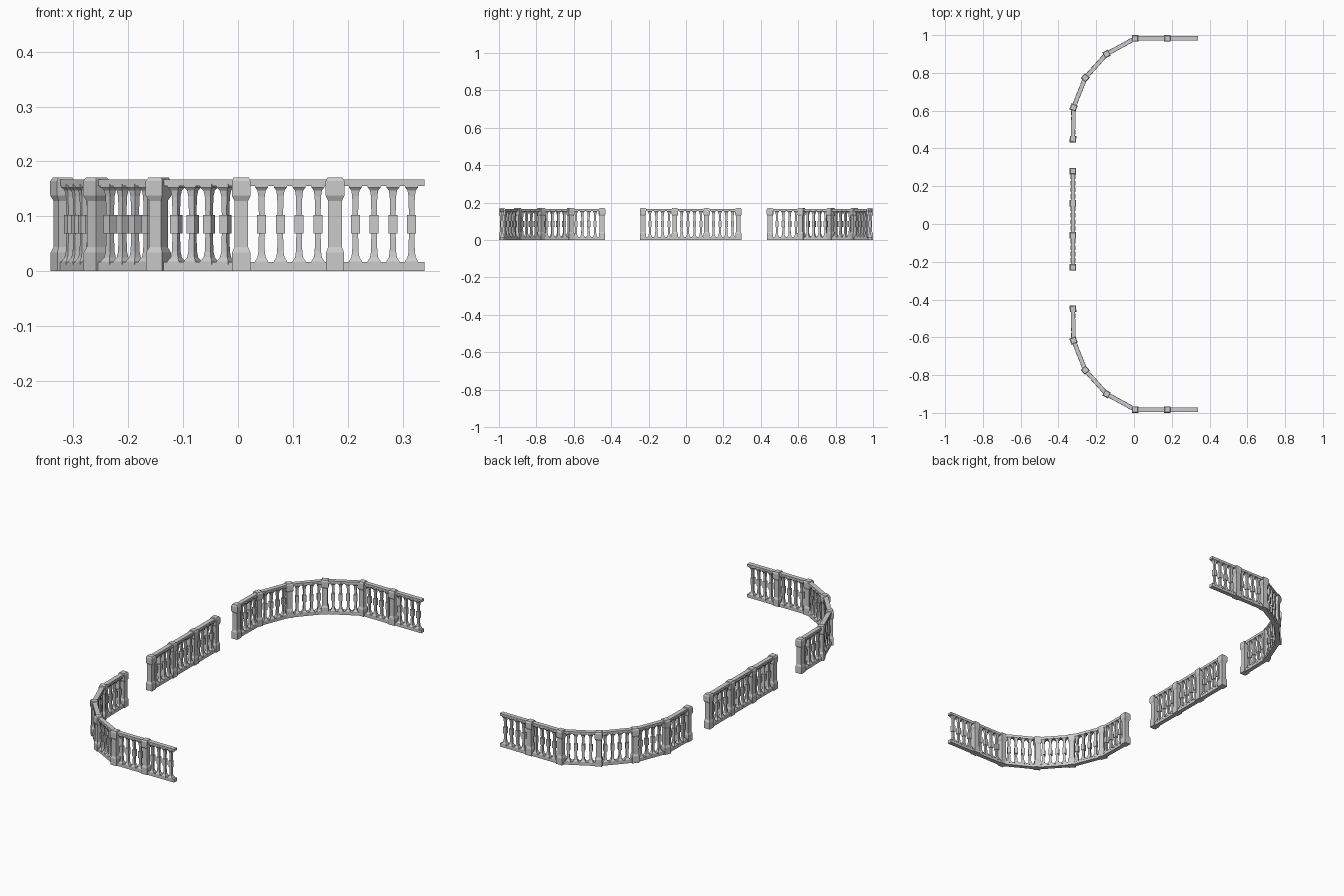
import bpy, bmesh
from math import atan2
from mathutils import Matrix, Vector

if "Cube" in bpy.data.objects:
    bpy.data.objects.remove(bpy.data.objects["Cube"])

# square profiles: (z, half width)
POST = [(0, .0165), (.034, .0165), (.044, .0125), (.128, .0125), (.138, .0172),
        (.164, .0172), (.171, .0135)]
BALUSTER_LOW = [(.012, .012), (.018, .012), (.025, .0075), (.036, .0058), (.07, .005)]
BALUSTER_BLOCK = [(.069, .0082), (.102, .0082)]
BALUSTER_TOP = [(.102, .005), (.136, .0058), (.147, .0075), (.153, .012), (.159, .012)]


def square_lathe(bm, profile, mat):
    """Stack of square rings joined by flat faces."""
    rings = []
    for z, r in profile:
        rings.append([bm.verts.new(mat @ Vector((sx * r, sy * r, z)))
                      for sx, sy in ((-1, -1), (1, -1), (1, 1), (-1, 1))])
    for a, b in zip(rings, rings[1:]):
        for i in range(4):
            j = (i + 1) % 4
            bm.faces.new((a[i], a[j], b[j], b[i]))
    bm.faces.new(rings[0][::-1])
    bm.faces.new(rings[-1])


def box(bm, size, centre, mat):
    bmesh.ops.create_cube(bm, size=1, matrix=mat @ Matrix.Translation(centre)
                          @ Matrix.Diagonal((*size, 1)))


def finish(bm, name):
    bmesh.ops.recalc_face_normals(bm, faces=bm.faces)
    me = bpy.data.meshes.new(name)
    bm.to_mesh(me)
    bm.free()
    ob = bpy.data.objects.new(name, me)
    bpy.context.collection.objects.link(ob)


def fence(points, name, end_post):
    posts, rails, balusters = bmesh.new(), bmesh.new(), bmesh.new()
    for i, (p, q) in enumerate(zip(points, points[1:])):
        p, q = Vector((*p, 0)), Vector((*q, 0))
        d = q - p
        rot = Matrix.Rotation(atan2(d.y, d.x), 4, 'Z')
        mat = Matrix.Translation(p) @ rot
        # post at the start of each section, and one at the closing end
        square_lathe(posts, POST, mat)
        last = i == len(points) - 2
        if last and end_post:
            square_lathe(posts, POST, Matrix.Translation(q) @ rot)
        # bottom and top rails
        L = d.length
        box(rails, (L, .022, .0165), (L / 2, 0, .00825), mat)
        box(rails, (L, .022, .012), (L / 2, 0, .1615), mat)
        # four balusters with square middle blocks
        for k in range(4):
            m = mat @ Matrix.Translation((.037 + k * .0342, 0, 0))
            for prof in (BALUSTER_LOW, BALUSTER_BLOCK, BALUSTER_TOP):
                square_lathe(balusters, prof, m)
    finish(posts, name + "_posts")
    finish(rails, name + "_rails")
    finish(balusters, name + "_balusters")


# curved wings, mirrored front and back
wing = [(-.323, .449), (-.32, .617), (-.258, .774), (-.145, .9),
        (.006, .983), (.177, .983), (.34, .983)]
fence(wing, "back_wing", False)
fence([(x, -y) for x, y in wing], "front_wing", False)

# straight middle run
fence([(-.323, y) for y in (-.23, -.06, .11, .28)], "middle_run", True)
